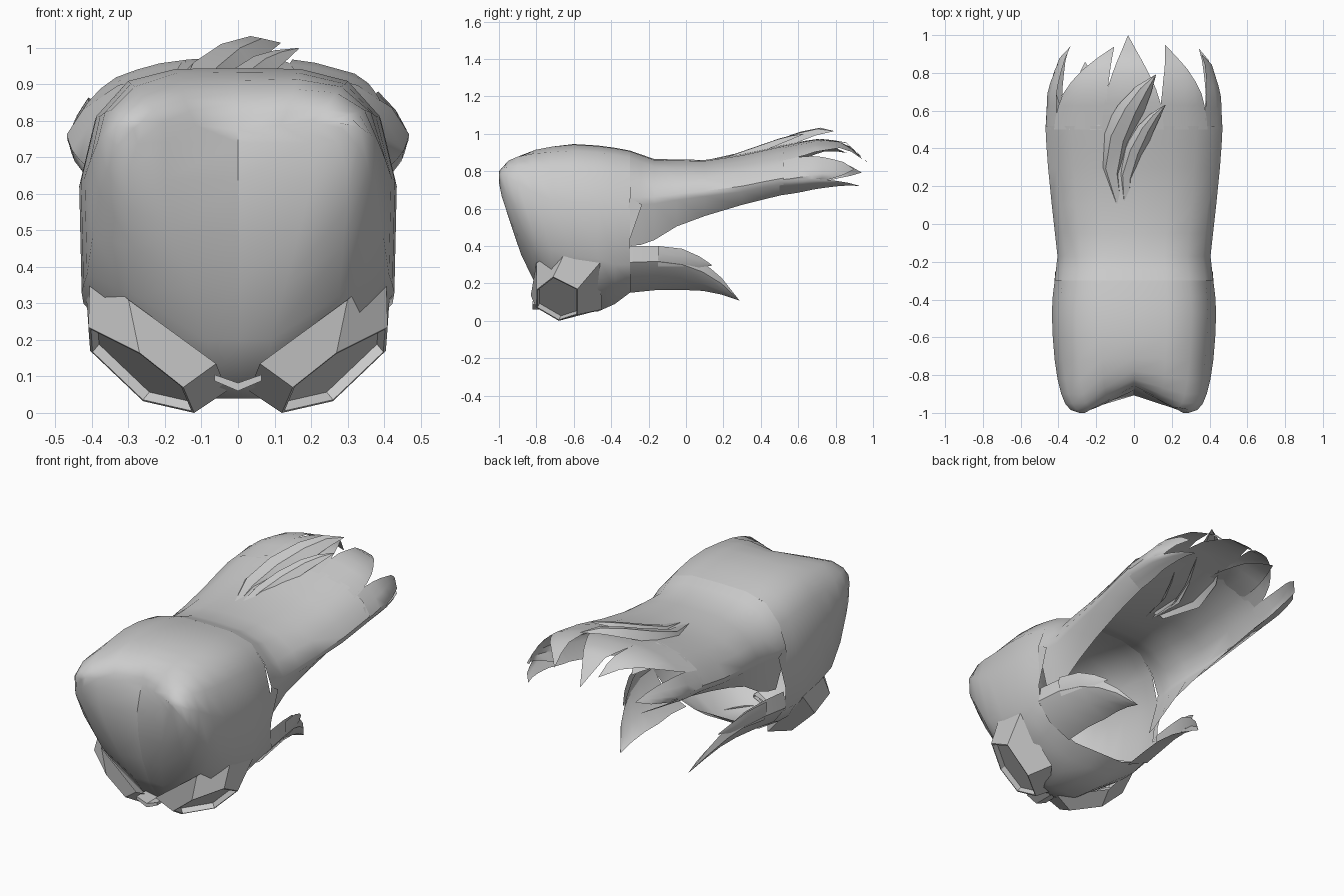
import bpy, math
from mathutils import Vector

if "Cube" in bpy.data.objects:
    bpy.data.objects.remove(bpy.data.objects["Cube"])

def add(name, verts, faces, angle=40):
    me = bpy.data.meshes.new(name)
    me.from_pydata([tuple(v) for v in verts], [], faces)
    ob = bpy.data.objects.new(name, me)
    bpy.context.collection.objects.link(ob)
    bpy.ops.object.select_all(action='DESELECT')
    ob.select_set(True)
    bpy.context.view_layer.objects.active = ob
    bpy.ops.object.shade_smooth_by_angle(angle=math.radians(angle))
    return ob

def grid(name, rows, cap=False, flip=False, angle=40):
    n = len(rows[0])
    verts = [p for r in rows for p in r]
    faces = []
    for i in range(len(rows) - 1):
        for j in range(n - 1):
            f = (i*n + j, i*n + j + 1, (i+1)*n + j + 1, (i+1)*n + j)
            faces.append(f[::-1] if flip else f)
    if cap:   # join upper and lower half of the first row, left and right of centre
        mid = n // 2
        for a, b in ((0, mid), (mid, n - 1)):
            lo, hi = a, b
            while hi - lo > 1:
                f = (lo, hi, hi - 1, lo + 1)
                faces.append(f if hi - 1 != lo + 1 else f[:3])
                lo, hi = lo + 1, hi - 1
    return add(name, verts, faces, angle)

def lerp_table(table, y):
    for a, b in zip(table, table[1:]):
        if y <= b[0]:
            t = (y - a[0]) / (b[0] - a[0])
            return [p + (q - p)*t for p, q in zip(a, b)]
    return table[-1]

# Head shell: y, top z, half width, side bottom z, keel x, keel z
HEAD = [(-1.0, .805, .29, .78, .20, .74), (-.985, .84, .335, .73, .20, .64),
        (-.95, .87, .365, .66, .17, .50), (-.90, .895, .385, .60, .13, .35),
        (-.82, .92, .405, .48, .09, .20), (-.72, .935, .42, .38, .08, .07),
        (-.60, .945, .43, .35, .10, .04), (-.47, .937, .435, .33, .13, .05),
        (-.38, .925, .43, .30, .14, .09), (-.30, .91, .42, .30, .16, .15)]

def head_row(y, zt, w, zs, xb, zb):
    h = zt - zs
    front = max(0, (-.6 - y)/.4)**2
    half = [(0, zt), (.4*w, zt - .005*h), (.7*w, zt - .06*h), (.9*w, zt - .22*h),
            (w, zt - .52*h), (.985*w, zs), ((w + xb)/2 + .03, (zs + zb)/2 - .02), (xb, zb), (0, zb)]
    right = []
    for i, (x, z) in enumerate(half):
        near = max(0, 1 - x/.26) * front
        upper = min(1, max(0, (z - .6)/.2))
        right.append(Vector((x, y + near*(.07 + .07*upper), z - .03*near*(i < 3))))
    left = [Vector((-p.x, p.y, p.z)) for p in right]
    return left[::-1] + right[1:]       # keel, over the top, back to the keel

grid("head_shell", [head_row(*r) for r in HEAD], cap=True, angle=65)

# Back edge of the head side, running down past the mane to the lower lock
for side, s in (("right", 1), ("left", -1)):
    v = [(s*.42, -.30, .66), (s*.418, -.235, .62), (s*.412, -.32, .38), (s*.414, -.34, .38)]
    add(f"cheek_edge_{side}", v, [(0, 1, 2, 3)])

# Mane: y, top z, half width, side bottom z, inner lip z
MANE = [(-.30, .91, .42, .62, .40), (-.17, .865, .405, .63, .46), (.10, .86, .435, .665, .56),
        (.30, .89, .455, .69, .62), (.50, .935, .47, .73, .67), (.70, .975, .46, .75, .71),
        (.85, .96, .41, .75, .72), (1.0, .82, .33, .73, .70)]

def mane(u, y):
    _, zt, w, zs, zl = lerp_table(MANE, y)
    h = zt - zs
    half = [(0, zt), (.4*w, zt - .03*h), (.7*w, zt - .2*h), (.9*w, zt - .5*h),
            (w, zt - .85*h), (.985*w, zs), (.8*w, zl)]
    # start with the cross-section of the head and change gradually
    joint = [(0, zt), (.4*w, zt - .003), (.7*w, zt - .037), (.9*w, zt - .132),
             (w, .66), (.99*w, .62), (.85*w, .4)]
    b = min(1, (y + .3)/.25)
    half = [(p[0] + (q[0] - p[0])*b, p[1] + (q[1] - p[1])*b) for p, q in zip(joint, half)]
    t = min(abs(u), 1) * 6
    i = min(int(t), 5)
    a, c, k = half[i], half[i + 1], t - i
    return Vector((math.copysign(a[0] + (c[0] - a[0])*k, u), y, a[1] + (c[1] - a[1])*k))

US = [j/6 for j in range(-6, 7)]
grid("mane_sheet", [[mane(u, y) for u in US] for y in (-.3, -.24, -.17, -.05, .1, .3, .42, .52)], angle=45)

# Pointed tips that continue the mane: u from, u to, tip u, tip y, lift
TIPS = [(-1, -.48, -.55, .94, 0), (-1, -.7, -.88, .92, -.01), (-.5, -.13, -.12, .94, 0),
        (-.36, -.1, -.3, .86, -.02), (-.15, .14, -.04, 1.0, 0), (.12, .44, .2, .95, 0),
        (.42, 1, .55, .90, 0), (.7, 1, .88, .93, -.01)]
for k, (u0, u1, ut, yt, lift) in enumerate(TIPS):
    rows = []
    for i in range(8):
        t = i/7
        row = []
        for j in range(5):
            u = u0 + (u1 - u0)*j/4
            p = mane(u + (ut - u)*t*t, .5 + (yt - .5)*t)
            p.z += lift*math.sin(math.pi*min(t, .5))
            row.append(p)
        rows.append(row)
    grid(f"mane_tip_{k}", rows)

# Raised top locks: arched blades along a path of x, y, z, half width
def blade(name, path, arch):
    grid(name, [[Vector((x + s*w, y - s*w*.45, z - arch*w*s*s - .2*w*s)) for s in (-1, -.4, .4, 1)]
                for x, y, z, w in path])

blade("top_lock_long", [(-.08, .10, .86, .03), (-.12, .28, .905, .075), (-.09, .45, .965, .08),
                        (-.02, .60, 1.015, .065), (.05, .71, 1.035, .04), (.115, .79, 1.015, .002)], .9)
blade("top_lock_short", [(-.04, .10, .86, .03), (-.04, .25, .895, .05), (.00, .38, .94, .05),
                         (.06, .50, .98, .04), (.11, .57, .995, .025), (.165, .63, 1.0, .002)], .9)

# Lower side locks with two points each, sweeping inwards: y, upper z, lower z, x
LOWER = [(-.30, .40, .15, .42), (-.15, .40, .165, .40), (-.02, .375, .165, .365),
         (.09, .315, .16, .325), (.19, .23, .14, .28), (.285, .11, .108, .215)]
UPPER = [(-.15, .40, .29, .405), (-.02, .385, .29, .375), (.07, .345, .285, .34), (.14, .298, .295, .30)]
for side, s in (("right", 1), ("left", -1)):
    for label, table, tuck in (("lower_lock", LOWER, 1), ("lower_lock_point", UPPER, .2)):
        rows = []
        for y, zu, zl, x in table:
            h = zu - zl
            rows.append([Vector((s*(x - d*h*tuck), y, zu - f*h))
                         for f, d in ((0, .06), (.35, 0), (.75, .3), (1, .85))])
        grid(f"{label}_{side}", rows, flip=s < 0)

# Hexagonal sockets with a bevelled collar and a recessed floor
RIM = [(.41, -.71, .235), (.27, -.80, .165), (.15, -.80, .07), (.12, -.68, 0), (.26, -.58, .032), (.405, -.58, .17)]
BASE = [(.405, -.63, .40), (.30, -.80, .31), (.06, -.83, .135), (.03, -.68, .06), (.2, -.45, .06), (.415, -.46, .31)]
centre = sum((Vector(p) for p in RIM), Vector()) / 6
inward = (Vector(RIM[2]) - Vector(RIM[0])).cross(Vector(RIM[4]) - Vector(RIM[0])).normalized()
if inward.z < 0:
    inward = -inward
inner = [centre + (Vector(p) - centre)*.95 for p in RIM]
floor = [p + inward*.03 for p in inner]
for side, s in (("right", 1), ("left", -1)):
    rings = [[Vector((s*p[0], p[1], p[2])) for p in r] for r in (BASE, RIM, inner, floor)]
    verts = [p for r in rings for p in r]
    faces = [(i*6 + j, i*6 + (j+1) % 6, (i+1)*6 + (j+1) % 6, (i+1)*6 + j)
             for i in range(3) for j in range(6)] + [tuple(range(18, 24))]
    if s < 0:
        faces = [f[::-1] for f in faces]
    add(f"hex_socket_{side}", verts, faces, 15)

# Small chevron between the sockets
chev = [(-.065, .105), (0, .082), (.065, .105), (.065, .088), (0, .06), (-.065, .088)]
verts = [(x, y, z) for y in (-.82, -.70) for x, z in chev]
faces = [(0, 5, 4, 1), (1, 4, 3, 2)] + [(j, (j+1) % 6, (j+1) % 6 + 6, j + 6) for j in range(6)]
add("centre_chevron", verts, faces, 15)
